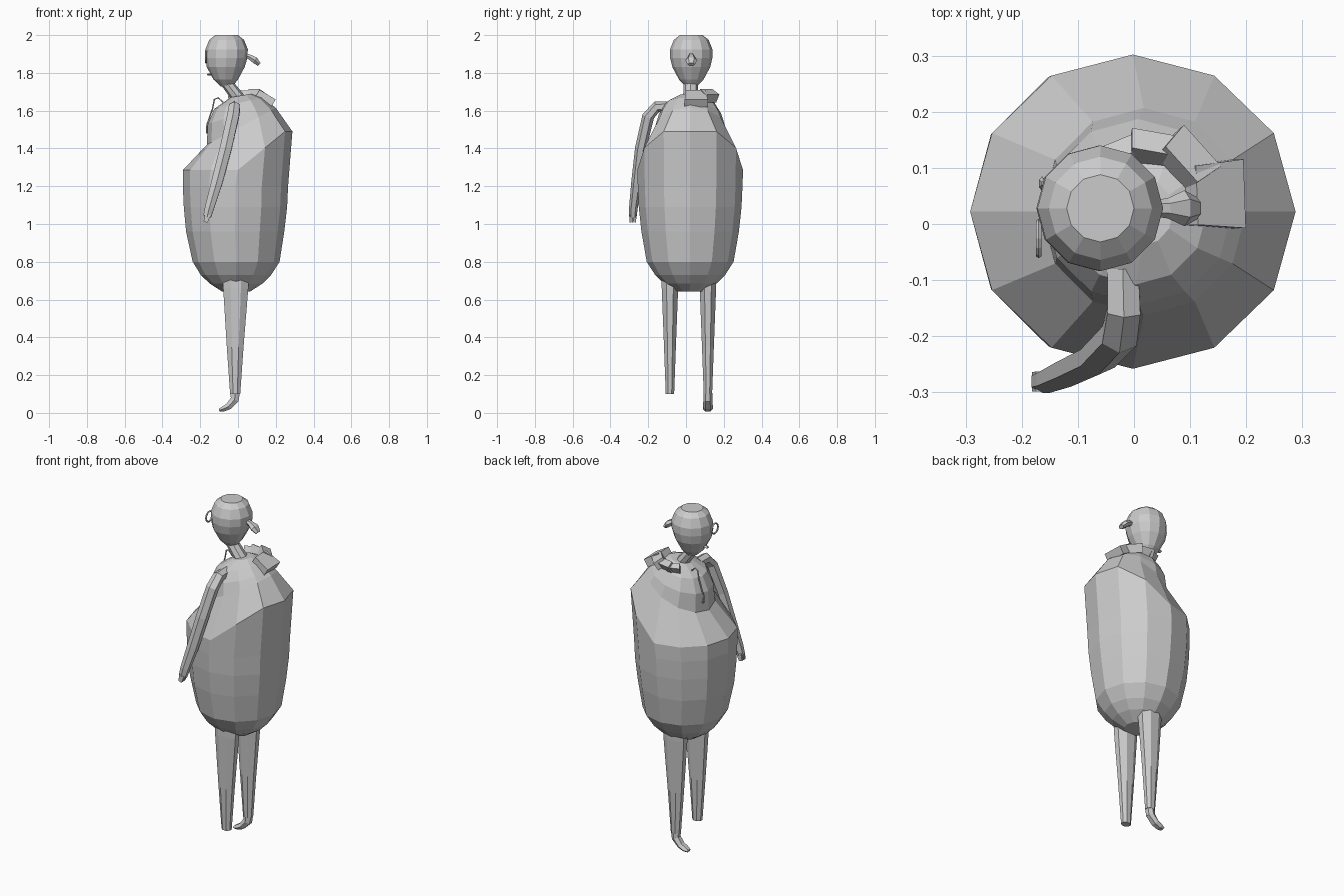
import bpy
from math import sin, cos, pi, radians
from mathutils import Vector


def mesh(name, verts, faces):
    me = bpy.data.meshes.new(name)
    me.from_pydata(verts, [], faces)
    ob = bpy.data.objects.new(name, me)
    bpy.context.collection.objects.link(ob)
    return ob


def loft(name, rings):
    # Skin equal-length rings and close both ends
    n = len(rings[0])
    verts = [v for r in rings for v in r]
    faces = [(i * n + k, i * n + (k + 1) % n, (i + 1) * n + (k + 1) % n, (i + 1) * n + k)
             for i in range(len(rings) - 1) for k in range(n)]
    faces.append(tuple(reversed(range(n))))
    faces.append(tuple(range((len(rings) - 1) * n, len(rings) * n)))
    return mesh(name, verts, faces)


def tube(name, pts, sides, ref, phase=0.0):
    # pts: (x, y, z, half size along ref, half size across)
    P = [Vector(p[:3]) for p in pts]
    rings = []
    for i, p in enumerate(pts):
        t = (P[min(i + 1, len(P) - 1)] - P[max(i - 1, 0)]).normalized()
        u = Vector(ref)
        u = (u - t * u.dot(t)).normalized()
        v = t.cross(u)
        rings.append([P[i] + u * p[3] * cos(phase + 2 * pi * k / sides)
                      + v * p[4] * sin(phase + 2 * pi * k / sides) for k in range(sides)])
    return loft(name, rings)


N = 12
ANG = [2 * pi * k / N for k in range(N)]
CY = 0.022

# Barrel body: (front x, back x, half depth, front z, back z)
body = [(-.085, .065, .075, .643, .643), (-.15, .13, .14, .685, .685),
        (-.197, .175, .185, .73, .73), (-.24, .22, .23, .80, .80),
        (-.275, .245, .258, .96, .96), (-.287, .26, .272, 1.09, 1.09),
        (-.292, .265, .277, 1.2, 1.2), (-.292, .288, .28, 1.285, 1.49),
        (-.165, .2, .185, 1.42, 1.615), (-.16, .175, .165, 1.53, 1.635),
        (-.125, .13, .13, 1.61, 1.67), (-.04, .07, .06, 1.67, 1.69)]
rings = []
for i, (xf, xb, ry, zf, zb) in enumerate(body):
    ring = []
    for a in ANG:
        # the widest ring only rises towards the back, the others tilt evenly
        f = max(0, min(1, cos(a) / .866)) if i == 7 else (cos(a) + 1) / 2
        ring.append(Vector(((xf + xb) / 2 + (xb - xf) / 2 * cos(a),
                            CY + ry * sin(a), zf + (zb - zf) * f)))
    rings.append(ring)
loft("body", rings)

# Head: (height, radius, centre x)
head = [(1.728, .03, -.06), (1.765, .065, -.065), (1.83, .1, -.065),
        (1.88, .112, -.062), (1.925, .112, -.06), (1.975, .092, -.06), (2.0, .06, -.06)]
loft("head", [[Vector((cx + r * cos(a), .028 + r * sin(a), z)) for a in ANG]
              for z, r, cx in head])

# Neck
tube("neck", [(-.07, .025, 1.76, .036, .03), (.015, .025, 1.65, .042, .035)], 8, (0, 1, 0))

# Hair tail
tube("hair_tail", [(.03, .028, 1.895, .014, .014), (.06, .028, 1.885, .018, .015),
                   (.09, .028, 1.867, .032, .02), (.112, .028, 1.845, .02, .012)], 6, (0, 1, 0))

# Monocle
bpy.ops.mesh.primitive_torus_add(major_segments=12, minor_segments=5, major_radius=.03,
                                 minor_radius=.005, location=(-.17, -.026, 1.885),
                                 rotation=(0, pi / 2, 0))
bpy.context.object.name = "monocle"

# Mouth
tube("mouth", [(-.13, .028, 1.795, .02, .008), (-.163, .028, 1.79, .012, .005)], 4, (0, 1, 0))

# Chain with a pendant on the chest
tube("chain", [(-.08, .06, 1.645, .004, .004), (-.105, .065, 1.668, .004, .004),
               (-.125, .07, 1.66, .004, .004), (-.135, .07, 1.61, .004, .004),
               (-.162, .072, 1.53, .004, .004)], 5, (0, 1, 0))
tube("pendant", [(-.16, .072, 1.54, .006, .005), (-.164, .072, 1.515, .013, .006),
                 (-.164, .072, 1.48, .008, .005)], 6, (0, 1, 0))

# Flared collar flaps round one half of the neck: (angle, inner r, outer r, half width, top z)
for i, (deg, r0, r1, w, z) in enumerate([(2, .08, .165, .062, 1.69), (42, .075, .125, .05, 1.695),
                                         (80, .07, .105, .045, 1.685), (112, .07, .1, .035, 1.675)]):
    d = Vector((cos(radians(deg)), sin(radians(deg)), 0))
    c = Vector((.02, .048, 0))
    p, q = c + d * r0, c + d * r1
    drop = (r1 - r0) * .6
    tube(f"collar_flap_{i + 1}", [(p.x, p.y, z, w * 1.2, .034), (q.x, q.y, z - drop, w * 1.4, .034)],
         4, (-d.y, d.x, 0), pi / 4)

# Arm
tube("arm", [(-.02, -.08, 1.62, .032, .03), (-.018, -.155, 1.62, .034, .03),
             (-.026, -.2, 1.57, .036, .032), (-.065, -.24, 1.4, .036, .03),
             (-.112, -.262, 1.22, .034, .028), (-.15, -.278, 1.09, .028, .023),
             (-.163, -.281, 1.04, .024, .02)], 6, (1, 0, 0), pi / 6)
# Fingers
for i in range(3):
    y = -.268 - .013 * i
    tube(f"finger_{i + 1}", [(-.16, y, 1.05, .022, .007), (-.172, y, 1.01, .015, .006)],
         4, (1, 0, 0), pi / 4)

# Legs
for name, y in (("left_leg", .116), ("right_leg", -.085)):
    tube(name, [(-.012, y, .74, .048, .075), (-.012, y, .66, .047, .072),
                (-.015, y, .35, .034, .048), (-.015, y, .1, .024, .029)], 8, (0, 1, 0), pi / 8)

# Foot
tube("foot", [(-.015, .116, .105, .023, .028), (-.018, .116, .07, .024, .026),
              (-.05, .116, .034, .026, .02), (-.08, .116, .02, .026, .016),
              (-.1, .116, .014, .018, .009)], 6, (0, 1, 0))
